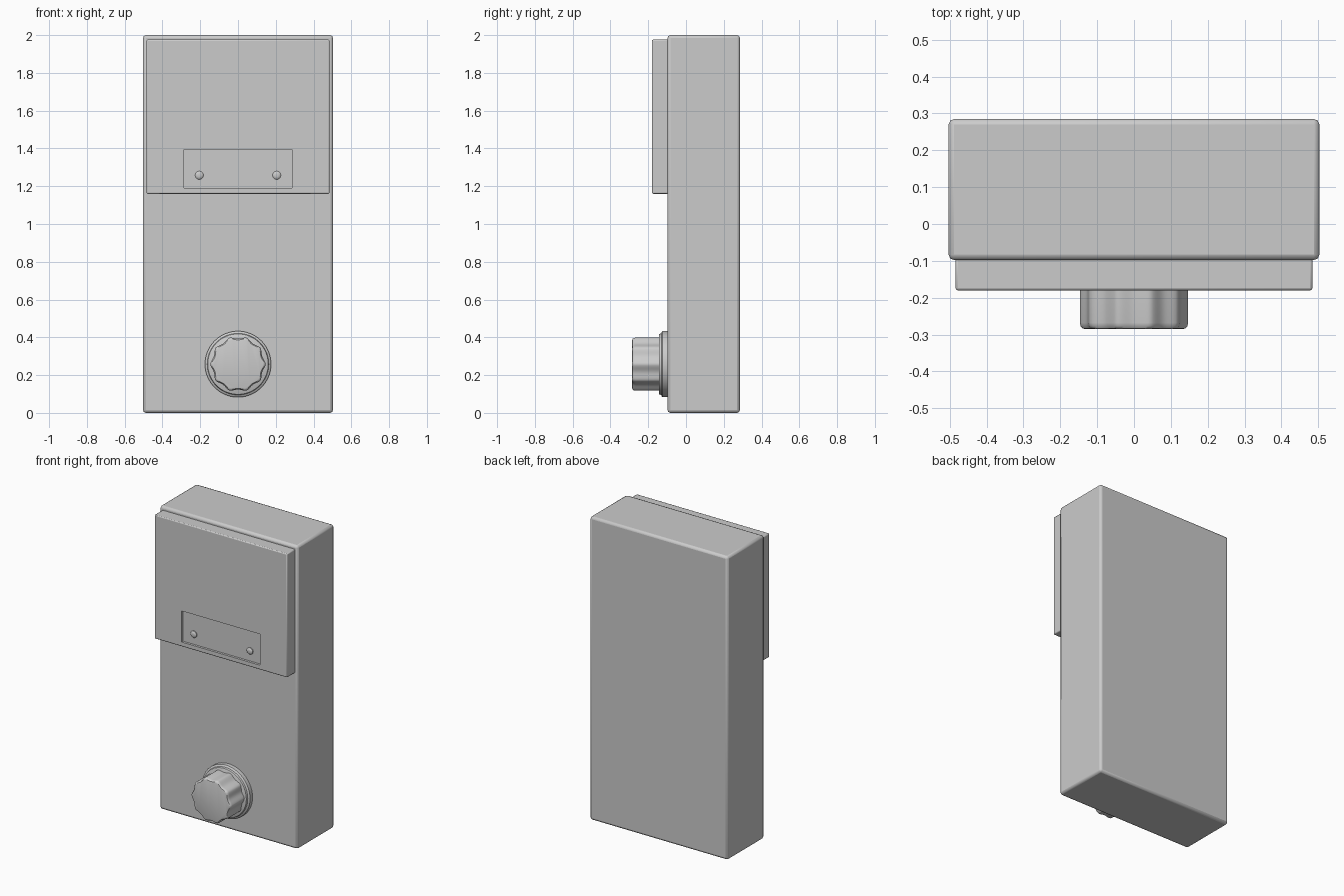
import bpy, bmesh, math

if "Cube" in bpy.data.objects:
    bpy.data.objects.remove(bpy.data.objects["Cube"])

def finish(name, bm):
    bmesh.ops.recalc_face_normals(bm, faces=bm.faces)
    me = bpy.data.meshes.new(name)
    bm.to_mesh(me)
    bm.free()
    ob = bpy.data.objects.new(name, me)
    bpy.context.collection.objects.link(ob)
    return ob

def box(name, lo, hi, bevel=0.0):
    bm = bmesh.new()
    bmesh.ops.create_cube(bm, size=1)
    for v in bm.verts:
        v.co = [(lo[i] + hi[i]) / 2 + v.co[i] * (hi[i] - lo[i]) for i in range(3)]
    ob = finish(name, bm)
    if bevel:
        m = ob.modifiers.new("bevel", 'BEVEL')
        m.width, m.segments = bevel, 2
    return ob

def turned(name, cx, cz, profile, sides, wave=lambda a: 1.0):
    """Lathe along y from (radius, y) pairs; wave scales the radius by angle."""
    bm = bmesh.new()
    rings = []
    for r, y in profile:
        ring = []
        for i in range(sides):
            a = 2 * math.pi * i / sides
            k = r * wave(a)
            ring.append(bm.verts.new((cx + k * math.cos(a), y, cz + k * math.sin(a))))
        rings.append(ring)
    for p, q in zip(rings, rings[1:]):
        for i in range(sides):
            j = (i + 1) % sides
            bm.faces.new((p[i], p[j], q[j], q[i]))
    bm.faces.new(rings[0])
    bm.faces.new(rings[-1])
    return finish(name, bm)

# main housing
parts = [box("housing", (-0.503, -0.098, 0), (0.503, 0.285, 2.0), 0.015)]

# raised upper panel with a shallow label recess
panel = box("upper_panel", (-0.484, -0.18, 1.16), (0.484, -0.09, 1.976), 0.006)
cutter = box("recess_cutter", (-0.285, -0.25, 1.19), (0.285, -0.165, 1.395))
cutter.hide_render = True
cutter.display_type = 'WIRE'
cut = panel.modifiers.new("recess", 'BOOLEAN')
cut.object, cut.operation, cut.solver = cutter, 'DIFFERENCE', 'EXACT'
parts.append(panel)

# small rivets in the recess
for side, x in (("left", -0.205), ("right", 0.205)):
    parts.append(turned(side + "_rivet", x, 1.258,
        [(0.022, -0.16), (0.022, -0.171), (0.017, -0.176), (0.008, -0.178)], 20))

# knob base flange
parts.append(turned("knob_flange", 0, 0.258,
    [(0.175, -0.09), (0.175, -0.124), (0.172, -0.128), (0.163, -0.131),
     (0.160, -0.142), (0.157, -0.144)], 64))

# fluted knob: ten concave scallops between rounded ridges
def flutes(a):
    return 1 - 0.085 * abs(math.cos(5 * a + math.pi / 2)) ** 1.5

parts.append(turned("knob", 0, 0.258,
    [(0.147, -0.13), (0.147, -0.268), (0.145, -0.277), (0.140, -0.283),
     (0.133, -0.285)], 120, flutes))

# smooth shading with sharp edges kept
for ob in parts:
    bpy.ops.object.select_all(action='DESELECT')
    ob.select_set(True)
    bpy.context.view_layer.objects.active = ob
    bpy.ops.object.shade_smooth_by_angle(angle=math.radians(35))
